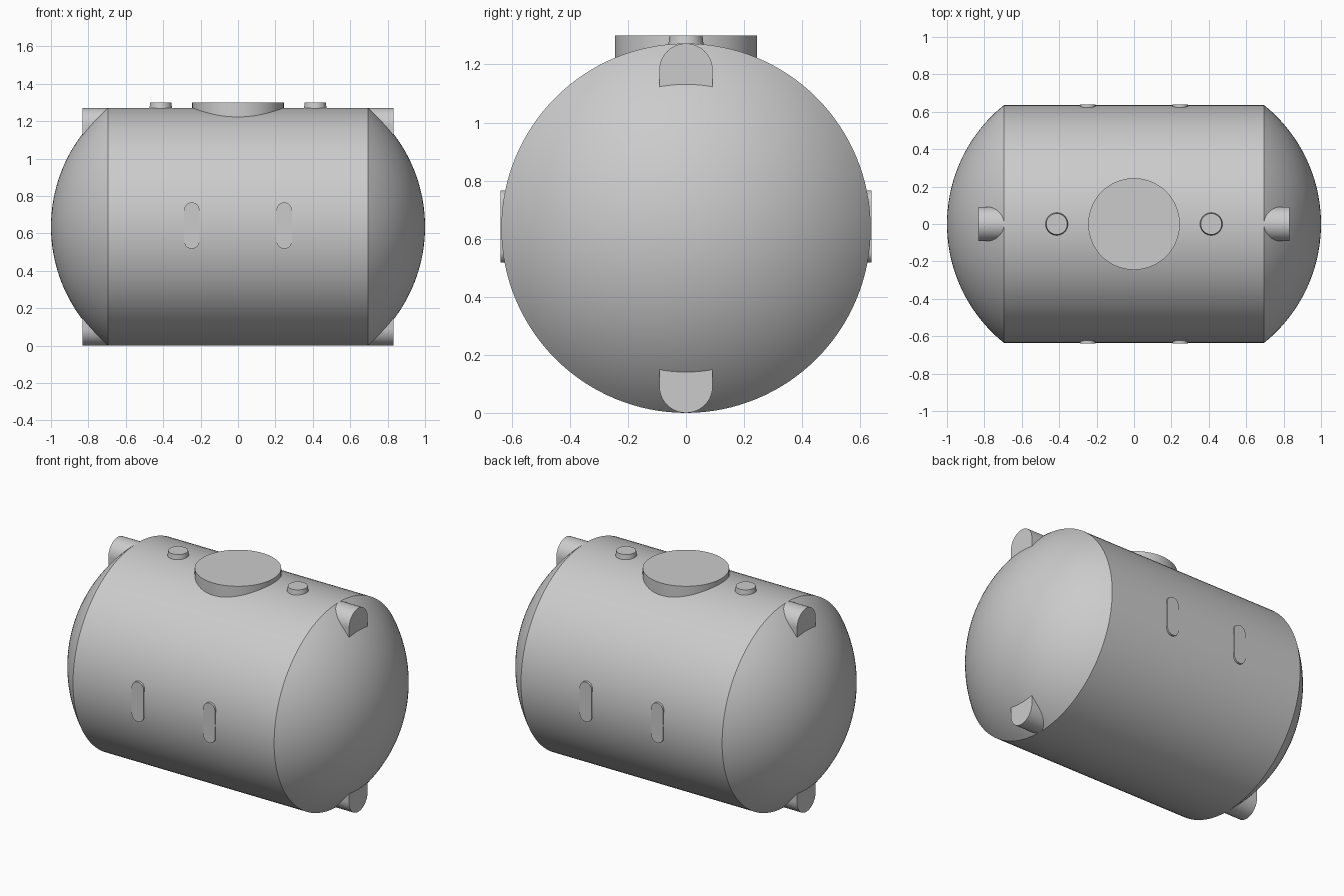
import bpy, bmesh, math
from mathutils import Matrix

if "Cube" in bpy.data.objects:
    bpy.data.objects.remove(bpy.data.objects["Cube"], do_unlink=True)

R, CZ, HALF, END = 0.636, 0.636, 0.695, 1.0

steel = bpy.data.materials.new("grey_steel")
steel.use_nodes = True
colour = (0.6, 0.6, 0.6, 1)
steel.diffuse_color = colour
steel.node_tree.nodes["Principled BSDF"].inputs["Base Color"].default_value = colour


def finish(name, bm):
    """Turn a bmesh into a smooth object with sharp edges kept."""
    bmesh.ops.recalc_face_normals(bm, faces=bm.faces)
    mesh = bpy.data.meshes.new(name)
    bm.to_mesh(mesh)
    bm.free()
    mesh.materials.append(steel)
    obj = bpy.data.objects.new(name, mesh)
    bpy.context.collection.objects.link(obj)
    bpy.ops.object.select_all(action='DESELECT')
    obj.select_set(True)
    bpy.context.view_layer.objects.active = obj
    bpy.ops.object.shade_smooth_by_angle(angle=math.radians(30))
    return obj


def prism(name, outline, offset):
    """Extrude a closed outline of 3D points along an offset."""
    bm = bmesh.new()
    face = bm.faces.new([bm.verts.new(p) for p in outline])
    ext = bmesh.ops.extrude_face_region(bm, geom=[face], use_keep_orig=True)
    verts = [g for g in ext["geom"] if isinstance(g, bmesh.types.BMVert)]
    bmesh.ops.translate(bm, verts=verts, vec=offset)
    return finish(name, bm)


def arc(radius, start, end, steps):
    return [(radius * math.cos(a), radius * math.sin(a))
            for a in (math.radians(start + (end - start) * i / steps)
                      for i in range(steps + 1))]


def frustum(name, x, r_low, r_high, low, high):
    bm = bmesh.new()
    bmesh.ops.create_cone(bm, cap_ends=True, segments=64, radius1=r_low,
                          radius2=r_high, depth=high - low,
                          matrix=Matrix.Translation((x, 0, (low + high) / 2)))
    return finish(name, bm)


# Tank body: straight barrel with a shallow spherical dish at each end
rise = END - HALF
dish = (R * R + rise * rise) / (2 * rise)
edge = math.degrees(math.asin(R / dish))
right_dish = [(END - dish + x, r) for x, r in arc(dish, 0, edge, 24)]
profile = right_dish + [(-x, r) for x, r in reversed(right_dish)]
bm = bmesh.new()
verts = [bm.verts.new((x, 0, CZ + r)) for x, r in profile]
edges = [bm.edges.new(pair) for pair in zip(verts, verts[1:])]
bmesh.ops.spin(bm, geom=verts + edges, cent=(0, 0, CZ), axis=(1, 0, 0),
               angle=math.tau, steps=128, use_duplicate=False)
bmesh.ops.remove_doubles(bm, verts=bm.verts, dist=0.0001)
finish("tank_body", bm)

# Manhole cover and two vent caps on top
frustum("manhole_cover", 0, 0.245, 0.245, 1.15, 1.3)
for side, x in (("left", 0.413), ("right", -0.413)):
    frustum(side + "_vent_cap", x, 0.062, 0.056, 1.26, 1.3)

# Round-backed lifting lugs and feet on the end dishes
LUG = 0.092
for side, s in (("left", 1), ("right", -1)):
    for part, up in (("lifting_lug", 1), ("foot", -1)):
        shape = arc(LUG, 0, 180, 24) + [(-LUG, -0.08), (LUG, -0.08)]
        outline = [(s * 0.6, y, CZ + up * (R - LUG + z)) for y, z in shape]
        prism(f"{side}_{part}", outline, (s * 0.232, 0, 0))

# Flat slot-shaped plates on the front and back of the barrel
for name, f in (("front", -1), ("back", 1)):
    for side, x in (("left", 0.247), ("right", -0.247)):
        slot = ([(y, z + 0.083) for y, z in arc(0.041, 0, 180, 16)]
                + [(y, z - 0.083) for y, z in arc(0.041, 180, 360, 16)])
        outline = [(x + u, f * 0.6, 0.642 + v) for u, v in slot]
        prism(f"{name}_{side}_plate", outline, (0, f * 0.038, 0))
